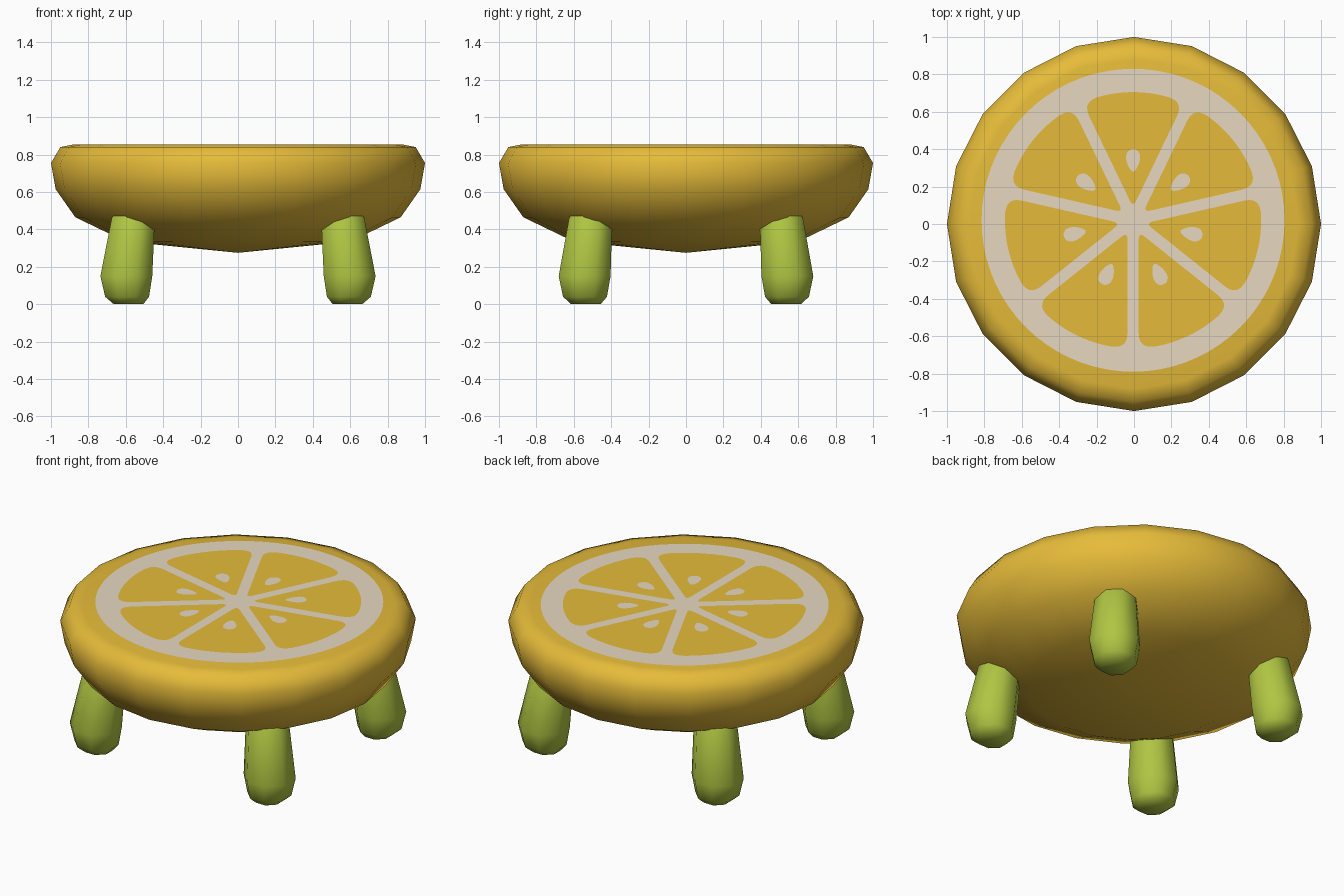
import bpy, bmesh
from math import sin, cos, pi, radians
from mathutils import Vector

if "Cube" in bpy.data.objects:
    bpy.data.objects.remove(bpy.data.objects["Cube"])


def material(name, rgb):
    m = bpy.data.materials.new(name)
    m.diffuse_color = (*rgb, 1)
    m.use_nodes = True
    m.node_tree.nodes["Principled BSDF"].inputs["Base Color"].default_value = m.diffuse_color
    return m


YELLOW = material("lemon yellow", (0.79, 0.50, 0.042))
CREAM = material("pith cream", (0.815, 0.69, 0.54))
GREEN = material("leaf green", (0.43, 0.56, 0.055))


def make_object(name, bm, mat, smooth=True):
    bmesh.ops.recalc_face_normals(bm, faces=bm.faces)
    for f in bm.faces:
        f.smooth = smooth
    me = bpy.data.meshes.new(name)
    bm.to_mesh(me)
    bm.free()
    me.materials.append(mat)
    ob = bpy.data.objects.new(name, me)
    bpy.context.collection.objects.link(ob)
    return ob


def lathe(name, rings, sides, mat, phase=0.0, tip=None):
    """Skin rings of (centre x, centre y, z, radius); optional point at the start."""
    bm = bmesh.new()
    loops = [[bm.verts.new((x + r * cos(phase + 2 * pi * i / sides),
                            y + r * sin(phase + 2 * pi * i / sides), z))
              for i in range(sides)] for x, y, z, r in rings]
    for a, b in zip(loops, loops[1:]):
        for i in range(sides):
            j = (i + 1) % sides
            bm.faces.new((a[i], a[j], b[j], b[i]))
    if tip is None:
        bm.faces.new(loops[0])
    else:
        t = bm.verts.new(tip)
        for i in range(sides):
            bm.faces.new((t, loops[0][i], loops[0][(i + 1) % sides]))
    bm.faces.new(loops[-1])
    return make_object(name, bm, mat)


def plate(name, outlines, z, mat):
    """Flat painted faces facing up, one for each counter-clockwise outline."""
    bm = bmesh.new()
    for pts in outlines:
        bm.faces.new([bm.verts.new((p[0], p[1], z)) for p in pts])
    ob = make_object(name, bm, mat, smooth=False)
    for p in ob.data.polygons:
        if p.normal.z < 0:
            p.flip()
    return ob


# Seat: fat round cushion with 20 sides
profile = [(0.60, 0.335), (0.87, 0.465), (0.975, 0.615), (1.0, 0.755),
           (0.95, 0.84), (0.88, 0.854)]
lathe("seat", [(0, 0, z, r) for r, z in profile], 20, YELLOW, tip=(0, 0, 0.275))

# Pith disc, slightly off centre
CENTRE = Vector((-0.005, 0.02))
plate("pith_disc", [[CENTRE + 0.81 * Vector((cos(a), sin(a)))
                     for a in (2 * pi * i / 72 for i in range(72))]], 0.856, CREAM)


def round_corner(p, a, b, d, n=5):
    """Quadratic rounding of corner p between neighbours a and b."""
    s, e = p + (a - p).normalized() * d, p + (b - p).normalized() * d
    return [s * (1 - t) ** 2 + p * 2 * t * (1 - t) + e * t * t
            for t in (i / n for i in range(n + 1))]


def wedge(mid, half=pi / 7, gap=0.03, r=0.685):
    """Fruit segment pointing along +x, then turned to the angle mid."""
    tip = Vector((gap / sin(half), 0))
    lim = half - gap / r
    arc = [r * Vector((cos(a), sin(a)))
           for a in (-lim + 2 * lim * i / 20 for i in range(21))]
    pts = round_corner(tip, arc[-1], arc[0], 0.04)
    pts += round_corner(arc[0], tip, arc[3], 0.08)
    pts += arc[3:-3]
    pts += round_corner(arc[-1], arc[-4], tip, 0.08)
    return [turn(p, mid) for p in pts]


def turn(p, a):
    return CENTRE + Vector((p.x * cos(a) - p.y * sin(a), p.x * sin(a) + p.y * cos(a)))


def seed(mid):
    """Teardrop with its narrow end towards the centre."""
    pts = []
    for i in range(20):
        a = 2 * pi * i / 20
        pts.append(Vector((0.32 + 0.06 * cos(a), 0.036 * sin(a) * (1 + 0.35 * cos(a)))))
    return [turn(p, mid) for p in pts]


# Seven segments with a seed in each
mids = [pi / 2 + 2 * pi * k / 7 for k in range(7)]
plate("fruit_segments", [wedge(a) for a in mids], 0.858, YELLOW)
plate("seeds", [seed(a) for a in mids], 0.860, CREAM)

# Legs: four stubby posts splayed outwards
leg_rings = [(0.585, 0.535, 0.0, 0.085), (0.593, 0.54, 0.04, 0.127),
             (0.597, 0.542, 0.15, 0.15), (0.56, 0.51, 0.46, 0.125),
             (0.55, 0.50, 0.53, 0.09)]
for sx, side in ((-1, "left"), (1, "right")):
    for sy, end in ((-1, "front"), (1, "back")):
        lathe(f"{end}_{side}_leg", [(sx * x, sy * y, z, r) for x, y, z, r in leg_rings],
              8, GREEN, phase=radians(22.5))
